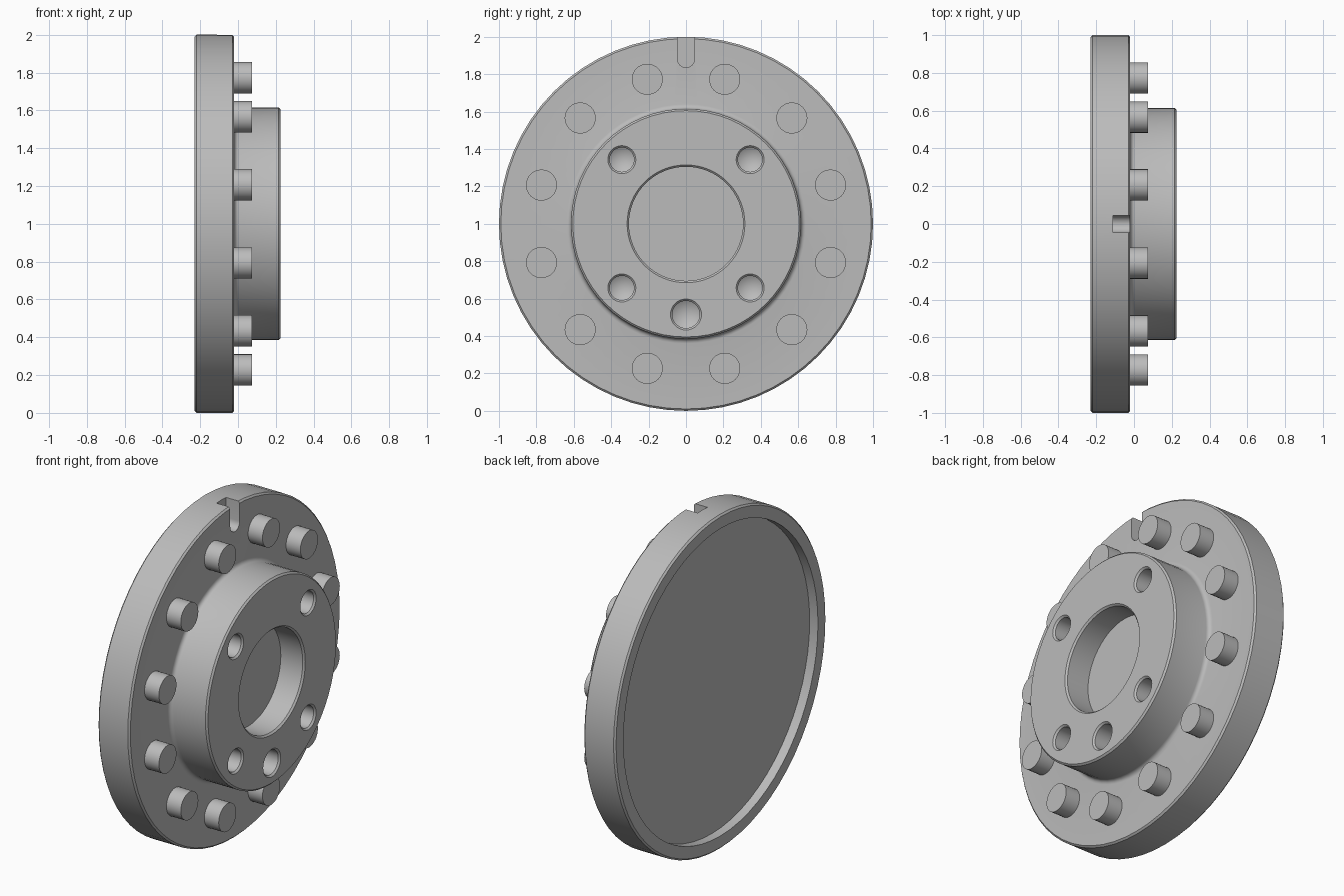
import bpy, bmesh, math
from mathutils import Vector

cube = bpy.data.objects.get("Cube")
if cube:
    bpy.data.objects.remove(cube, do_unlink=True)

steel = bpy.data.materials.new("grey steel")
steel.use_nodes = True
GREY = (0.5, 0.5, 0.5, 1)
steel.diffuse_color = GREY
steel.node_tree.nodes["Principled BSDF"].inputs["Base Color"].default_value = GREY

BACK, FACE, TOP = -0.23, -0.02, 0.225   # rear rim, flange face, hub face
C = 0.01                                # edge chamfer


def lathe(name, profile, sides, y=0, z=1):
    """Revolve (x, radius) points about an axis along x."""
    bm = bmesh.new()
    pts = [bm.verts.new((x, 0, r)) for x, r in profile]
    edges = [bm.edges.new(p) for p in zip(pts, pts[1:])]
    bmesh.ops.spin(bm, geom=pts + edges, cent=(0, 0, 0), axis=(1, 0, 0),
                   angle=math.tau, steps=sides, use_merge=False)
    bmesh.ops.remove_doubles(bm, verts=bm.verts, dist=1e-5)
    bmesh.ops.recalc_face_normals(bm, faces=bm.faces)
    bmesh.ops.translate(bm, verts=bm.verts, vec=Vector((0, y, z)))
    return finish(name, bm)


def finish(name, bm):
    mesh = bpy.data.meshes.new(name)
    bm.to_mesh(mesh)
    bm.free()
    mesh.materials.append(steel)
    ob = bpy.data.objects.new(name, mesh)
    bpy.context.collection.objects.link(ob)
    return ob


def cut(body, cutter):
    cutter.hide_render = True
    mod = body.modifiers.new("cut", "BOOLEAN")
    mod.operation, mod.solver, mod.object = "DIFFERENCE", "EXACT", cutter
    bpy.context.view_layer.objects.active = body
    bpy.ops.object.modifier_apply(modifier=mod.name)
    bpy.data.objects.remove(cutter, do_unlink=True)


def smooth(ob):
    bpy.ops.object.select_all(action="DESELECT")
    ob.select_set(True)
    bpy.context.view_layer.objects.active = ob
    bpy.ops.object.shade_smooth_by_angle(angle=math.radians(30))


# Flange and hub: shallow rear recess, chamfered rims, filleted root, blind bore
R, HUB, BORE, FLOOR, FIL = 1.0, 0.615, 0.305, 0.07, 0.025
fillet = [(FACE + FIL * (1 - math.cos(a)), HUB + FIL * (1 - math.sin(a)))
          for a in (i * math.pi / 8 for i in range(5))]
profile = [(BACK + 0.055, 0), (BACK + 0.055, 0.92), (BACK, 0.92),
           (BACK, R - C), (BACK + C, R), (FACE - C, R), (FACE, R - C)]
profile += fillet
profile += [(TOP - C, HUB), (TOP, HUB - C), (TOP, BORE + C), (TOP - C, BORE),
            (FLOOR, BORE), (FLOOR, 0)]
flange = lathe("flange_and_hub", profile, 64)

# Drilled holes with chamfered mouths and conical bottoms
holes = [(sy * 0.343, sz * 0.343, 0.065) for sy in (-1, 1) for sz in (-1, 1)]
holes.append((0, -0.485, 0.073))
for y, z, r in holes:
    drill = lathe("drill", [(TOP + 0.05, 0), (TOP + 0.05, r + C + 0.05),
                            (TOP, r + C), (TOP - C, r), (0.07, r),
                            (0.07 - r * 0.6, 0)], 32, y, 1 + z)
    cut(flange, drill)

# Round-ended locating notch at the top of the rim
W, LOW = 0.045, 1.88
bm = bmesh.new()
outline = [(W, 2.1), (-W, 2.1)]
outline += [(-W * math.cos(a), LOW - W * math.sin(a))
            for a in (i * math.pi / 12 for i in range(13))]
face = bm.faces.new([bm.verts.new((-0.11, y, z)) for y, z in outline])
side = bmesh.ops.extrude_face_region(bm, geom=[face])["geom"]
bmesh.ops.translate(bm, vec=(0.2, 0, 0),
                    verts=[v for v in side if isinstance(v, bmesh.types.BMVert)])
bmesh.ops.recalc_face_normals(bm, faces=bm.faces)
cut(flange, finish("notch_cutter", bm))
smooth(flange)

# Ring of twelve studs on the flange face
for i in range(12):
    a = math.radians(15 + 30 * i)
    stud = lathe(f"stud_{i + 1}", [(FACE - 0.01, 0), (FACE - 0.01, 0.083),
                                   (0.075, 0.083), (0.075, 0)], 32,
                 0.8 * math.cos(a), 1 + 0.8 * math.sin(a))
    smooth(stud)
